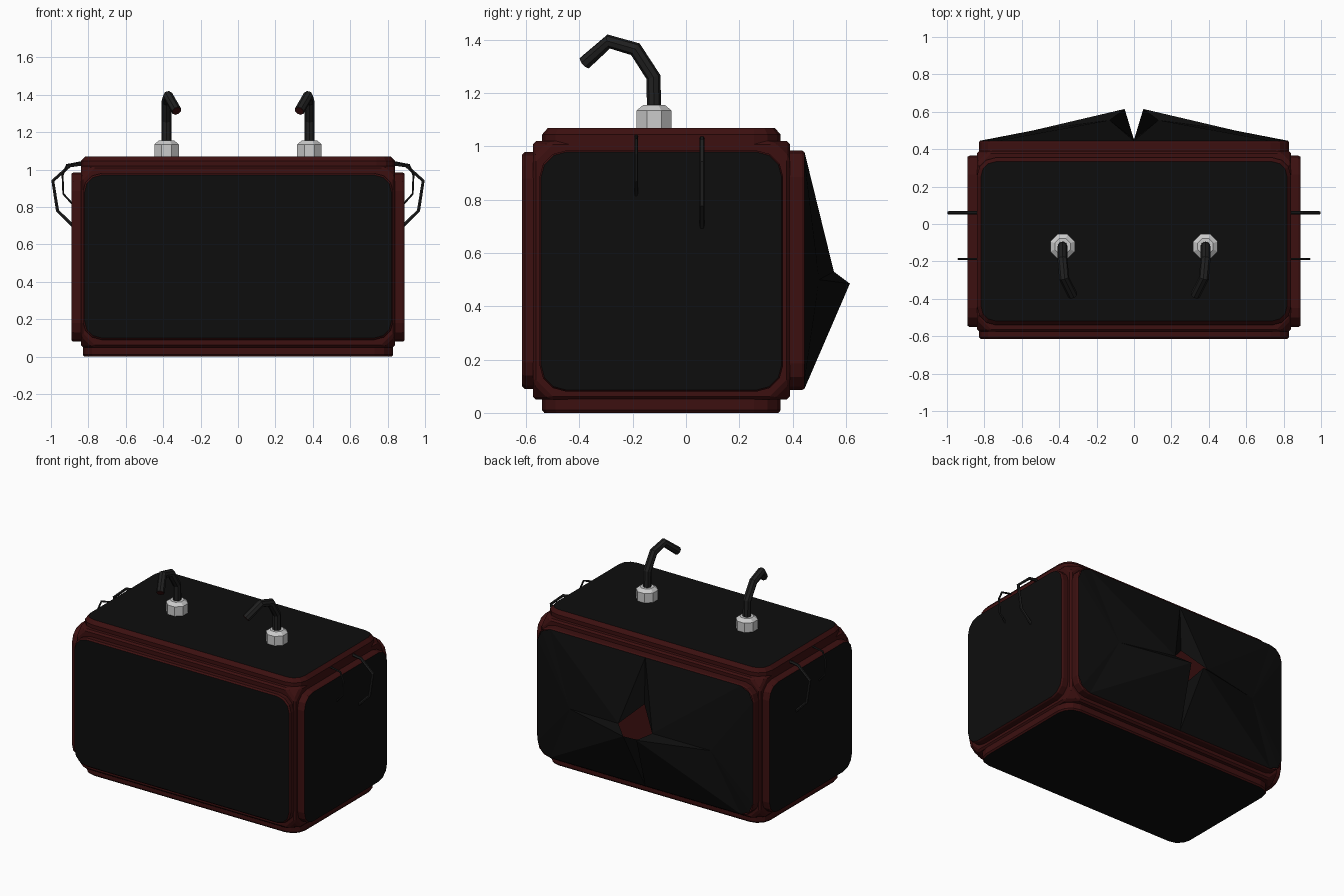
import bpy, bmesh, math
from mathutils import Vector

if "Cube" in bpy.data.objects:
    bpy.data.objects.remove(bpy.data.objects["Cube"])


def material(name, rgb):
    m = bpy.data.materials.new(name)
    m.diffuse_color = (*rgb, 1)
    m.use_nodes = True
    m.node_tree.nodes["Principled BSDF"].inputs["Base Color"].default_value = m.diffuse_color
    return m


RED = material("dark_red", (0.045, 0.005, 0.005))
BLACK = material("black", (0.004, 0.004, 0.004))
PIPE = material("pipe_black", (0.014, 0.014, 0.014))


def add(name, bm, mats):
    bmesh.ops.recalc_face_normals(bm, faces=bm.faces)
    me = bpy.data.meshes.new(name)
    bm.to_mesh(me)
    bm.free()
    for m in mats:
        me.materials.append(m)
    ob = bpy.data.objects.new(name, me)
    bpy.context.collection.objects.link(ob)
    return ob


def rounded(u0, u1, v0, v1, r, seg=3):
    pts = []
    for k, (u, v) in enumerate([(u1 - r, v1 - r), (u0 + r, v1 - r), (u0 + r, v0 + r), (u1 - r, v0 + r)]):
        for i in range(seg + 1):
            a = math.pi / 2 * (k + i / seg)
            pts.append((u + r * math.cos(a), v + r * math.sin(a)))
    return pts


def panel(name, place, rect, base, edge, face, inset, cap=True):
    """Raised slab: red rim with a black face; place maps (u, v, depth) to space."""
    u0, u1, v0, v1 = rect
    bm = bmesh.new()
    rings = []
    for d, s in ((base, 0), (edge, 0), (face, inset)):
        pts = rounded(u0 + s, u1 - s, v0 + s, v1 - s, 0.1 - s)
        rings.append([bm.verts.new(place(u, v, d)) for u, v in pts])
    n = len(rings[0])
    for a, b in zip(rings, rings[1:]):
        for i in range(n):
            j = (i + 1) % n
            bm.faces.new((a[i], a[j], b[j], b[i]))
    bm.faces.new(rings[0])
    if cap:
        bm.faces.new(rings[-1]).material_index = 1
    return add(name, bm, [RED, BLACK])


# red core with cut edges and corners
bm = bmesh.new()
bmesh.ops.create_cube(bm, size=1)
for v in bm.verts:
    v.co = (v.co.x * 1.68, v.co.y * 0.965 - 0.0925, v.co.z * 0.97 + 0.535)
bmesh.ops.bevel(bm, geom=bm.verts[:], offset=0.07, segments=1, affect='VERTICES')
bmesh.ops.bevel(bm, geom=bm.edges[:], offset=0.012, segments=1, affect='EDGES')
add("core", bm, [RED])

# face panels
panel("front_panel", lambda u, v, d: (u, -d, v), (-0.83, 0.83, 0.09, 0.98), 0.55, 0.605, 0.615, 0.01)
panel("back_rim", lambda u, v, d: (u, d, v), (-0.83, 0.83, 0.085, 0.985), 0.37, 0.435, 0.445, 0.006, False)
panel("top_panel", lambda u, v, d: (u, v, d), (-0.84, 0.84, -0.54, 0.355), 1.0, 1.045, 1.07, 0.022)
panel("bottom_panel", lambda u, v, d: (u, v, -d), (-0.83, 0.83, -0.54, 0.355), -0.07, -0.01, 0, 0.008)
for sx, side in ((-1, "left"), (1, "right")):
    panel(side + "_panel", lambda u, v, d: (sx * d, u, v), (-0.55, 0.365, 0.08, 0.985), 0.82, 0.88, 0.89, 0.006)

# torn back skin, folded outward around a hole; half is built and mirrored
bm = bmesh.new()
edge = [(0, 0.979), (0.73, 0.979), (0.795, 0.95), (0.824, 0.885), (0.824, 0.185),
        (0.795, 0.12), (0.73, 0.091), (0, 0.091)]
rim = [bm.verts.new((x, 0.445, z)) for x, z in edge]
mid, lip, tip, htop, hbot = [bm.verts.new(c) for c in (
    (0.54, 0.50, 0.50), (0.13, 0.555, 0.53), (0.05, 0.615, 0.485), (0, 0.455, 0.66), (0, 0.45, 0.40))]
for i in range(1, 6):
    bm.faces.new((rim[i], rim[i + 1], mid))
for f in ((htop, rim[0], lip), (rim[0], rim[1], lip), (rim[1], mid, lip), (mid, tip, lip),
          (mid, rim[6], tip), (rim[6], rim[7], tip), (rim[7], hbot, tip)):
    bm.faces.new(f)
geom = bmesh.ops.duplicate(bm, geom=bm.verts[:] + bm.edges[:] + bm.faces[:])["geom"]
for v in geom:
    if isinstance(v, bmesh.types.BMVert):
        v.co.x *= -1
bmesh.ops.remove_doubles(bm, verts=bm.verts[:], dist=0.0005)
add("torn_back_skin", bm, [BLACK])


def tube(name, pts, r, mat, res):
    cu = bpy.data.curves.new(name, 'CURVE')
    cu.dimensions = '3D'
    cu.bevel_depth = r
    cu.bevel_resolution = res
    cu.use_fill_caps = True
    sp = cu.splines.new('POLY')
    sp.points.add(len(pts) - 1)
    for p, c in zip(sp.points, pts):
        p.co = (*c, 1)
    sp.use_smooth = False
    cu.materials.append(mat)
    ob = bpy.data.objects.new(name, cu)
    bpy.context.collection.objects.link(ob)
    bpy.ops.object.select_all(action='DESELECT')
    ob.select_set(True)
    bpy.context.view_layer.objects.active = ob
    bpy.ops.object.convert(target='MESH')


for s, side in ((-1, "left"), (1, "right")):
    # grey octagonal nut with a chamfered top
    bm = bmesh.new()
    rings = [[bm.verts.new((s * 0.382 + r * math.cos(a), -0.12 + r * math.sin(a), z))
              for a in [math.pi / 4 * (k + 0.5) for k in range(8)]]
             for r, z in ((0.071, 1.06), (0.071, 1.135), (0.045, 1.155))]
    for a, b in zip(rings, rings[1:]):
        for i in range(8):
            bm.faces.new((a[i], a[i - 1], b[i - 1], b[i]))
    bm.faces.new(rings[0])
    bm.faces.new(rings[2])
    add(side + "_nut", bm, [])

    # bent exhaust pipe with a red mouth
    path = [(0.382, -0.12, 1.14), (0.382, -0.122, 1.26), (0.382, -0.19, 1.365),
            (0.374, -0.29, 1.394), (0.328, -0.38, 1.314)]
    path = [Vector((s * x, y, z)) for x, y, z in path]
    tube(side + "_pipe", path, 0.027, PIPE, 2)
    step = (path[-1] - path[-2]).normalized()
    tube(side + "_pipe_mouth", [path[-1] - step * 0.006, path[-1] + step * 0.002], 0.024, RED, 2)

    # thick and thin loose wires on the side
    thick = [(0.80, 1.035), (0.90, 1.02), (0.99, 0.94), (0.965, 0.78), (0.88, 0.695)]
    thin = [(0.81, 1.045), (0.915, 1.025), (0.938, 0.97), (0.934, 0.87), (0.88, 0.81)]
    tube(side + "_thick_wire", [(s * x, 0.06, z) for x, z in thick], 0.01, PIPE, 1)
    tube(side + "_thin_wire", [(s * x, -0.187, z) for x, z in thin], 0.006, PIPE, 1)
